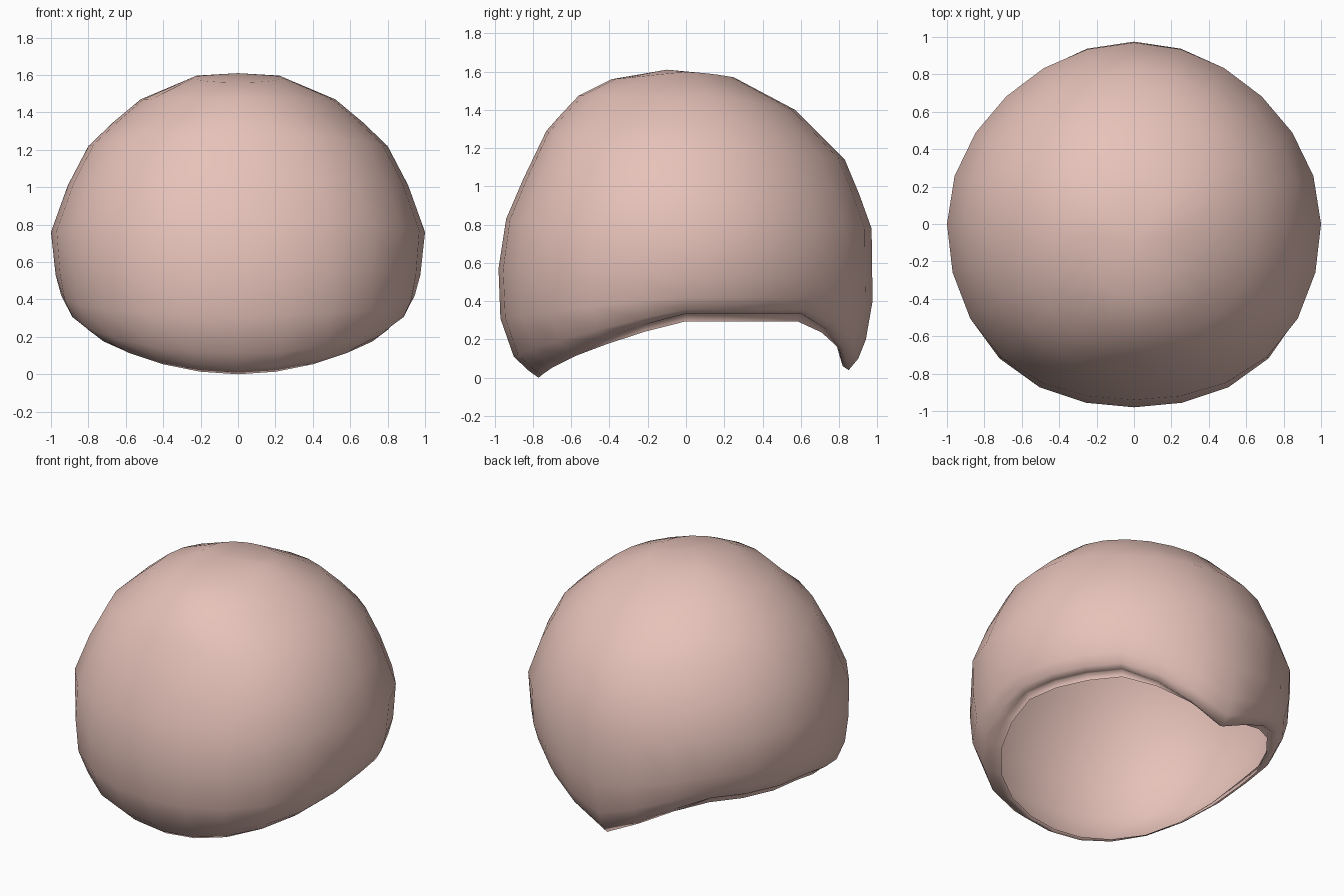
import bpy, bmesh, math

if "Cube" in bpy.data.objects:
    bpy.data.objects.remove(bpy.data.objects["Cube"])

# One flat colour
mat = bpy.data.materials.new("pale_pink")
mat.diffuse_color = (0.79, 0.54, 0.485, 1)
mat.use_nodes = True
mat.node_tree.nodes["Principled BSDF"].inputs["Base Color"].default_value = mat.diffuse_color

# Profile rows from crown to rolled rim and inner lip: (radius, height) at front, side, back
ROWS = [
    ((.39, 1.56), (.22, 1.597), (.25, 1.57)),
    ((.56, 1.475), (.52, 1.47), (.57, 1.40)),
    ((.65, 1.38), (.67, 1.345), (.70, 1.27)),
    ((.73, 1.29), (.80, 1.22), (.83, 1.14)),
    ((.85, 1.04), (.91, 1.01), (.905, .96)),
    ((.94, .83), (1.0, .76), (.97, .78)),
    ((.98, .57), (.975, .53), (.975, .40)),
    ((.97, .31), (.945, .42), (.94, .20)),
    ((.90, .11), (.91, .355), (.90, .10)),
    ((.82, .035), (.87, .335), (.85, .04)),
    ((.77, .0), (.85, .34), (.82, .06)),
    ((.76, .02), (.84, .295), (.81, .09)),
]
SEG = 24


def shell_point(row, a):
    """Blend front / side / back profiles; a = 0 faces front (-y)."""
    front, side, back = ROWS[row]
    c = math.cos(a)
    if c >= 0:
        end, w = front, c ** (1.2 if row >= 7 else 1.7)
    elif row >= 6:
        # lower rows taper quickly to a pointed nape
        end, w = back, max(0, 1 - abs(math.degrees(a) - 180) / 42)
    else:
        end, w = back, c * c
    r = end[0] * w + side[0] * (1 - w)
    z = end[1] * w + side[1] * (1 - w)
    if row >= 3:
        # fuller front corners, flatter back corners
        r *= 1 + (0.04 if c > 0 else -0.02) * math.sin(2 * a) ** 2
    return r * math.sin(a), -r * c, z


# Open domed shell
bm = bmesh.new()
rings = [[bm.verts.new(shell_point(i, 2 * math.pi * k / SEG)) for k in range(SEG)]
         for i in range(len(ROWS))]
apex = bm.verts.new((0, -0.1, 1.61))
for k in range(SEG):
    n = (k + 1) % SEG
    bm.faces.new((apex, rings[0][k], rings[0][n]))
    for up, low in zip(rings, rings[1:]):
        bm.faces.new((up[k], low[k], low[n], up[n]))
for f in bm.faces:
    f.smooth = True
mesh = bpy.data.meshes.new("cap_shell")
bm.to_mesh(mesh)
bm.free()
mesh.materials.append(mat)
cap = bpy.data.objects.new("cap_shell", mesh)
bpy.context.collection.objects.link(cap)
